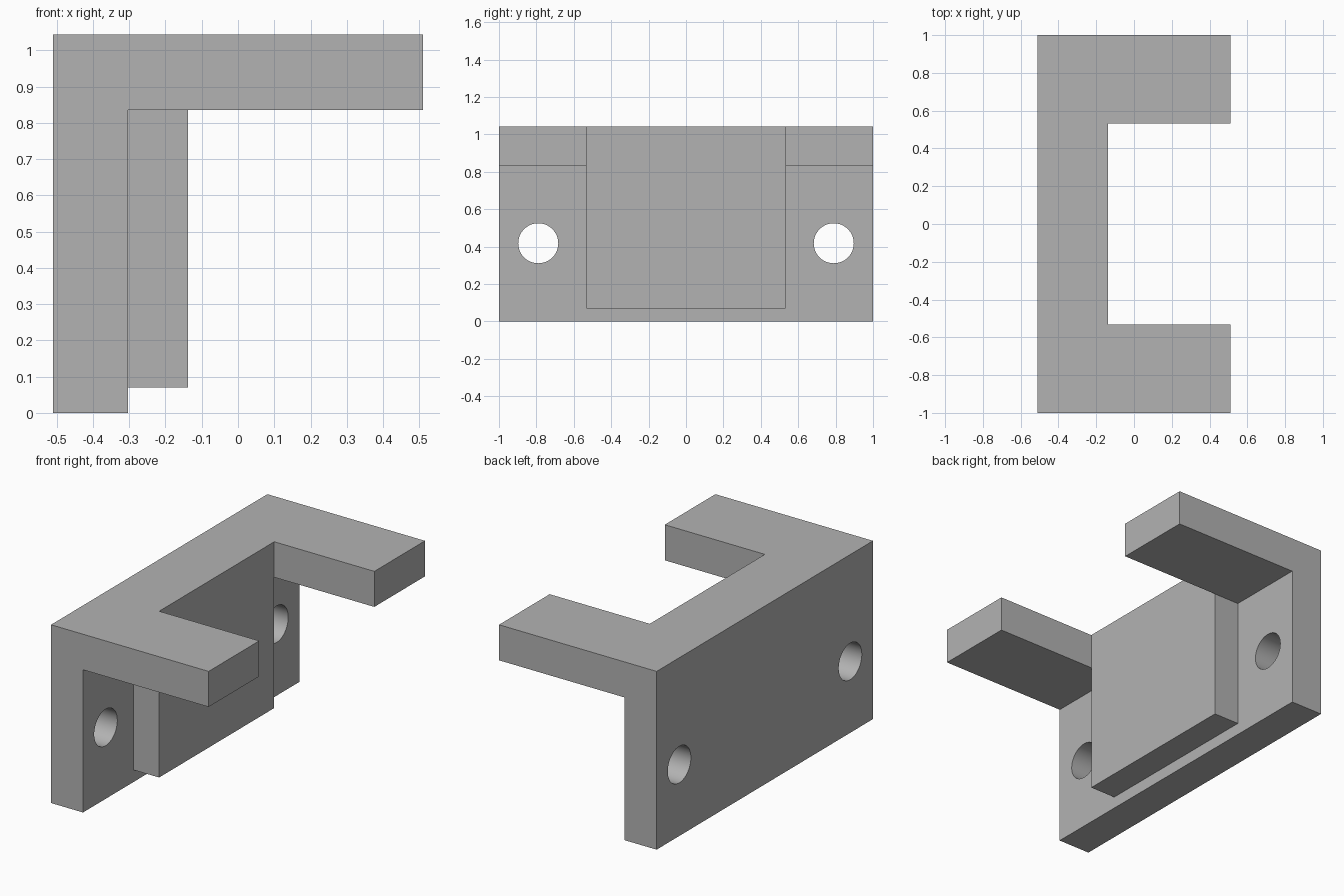
import bpy, bmesh, math
from mathutils import Matrix

cube = bpy.data.objects.get("Cube")
if cube:
    bpy.data.objects.remove(cube, do_unlink=True)

# Single grey material
grey = bpy.data.materials.new("plain grey")
grey.use_nodes = True
colour = (0.45, 0.45, 0.45, 1)
grey.diffuse_color = colour
grey.node_tree.nodes["Principled BSDF"].inputs["Base Color"].default_value = colour


def add_object(name, bm):
    bmesh.ops.recalc_face_normals(bm, faces=bm.faces)
    mesh = bpy.data.meshes.new(name)
    bm.to_mesh(mesh)
    bm.free()
    mesh.materials.append(grey)
    obj = bpy.data.objects.new(name, mesh)
    bpy.context.collection.objects.link(obj)
    return obj


def box(name, low, high):
    bm = bmesh.new()
    bmesh.ops.create_cube(bm, size=1)
    for v in bm.verts:
        v.co = [a + (b - a) * (c + 0.5) for a, b, c in zip(low, high, v.co)]
    return add_object(name, bm)


def combine(target, tool, operation):
    mod = target.modifiers.new(tool.name, 'BOOLEAN')
    mod.operation = operation
    mod.solver = 'EXACT'
    mod.object = tool
    tool.hide_render = True
    tool.hide_set(True)
    tool.display_type = 'WIRE'


BACK, WALL, PAD, TIP = -0.51, -0.303, -0.138, 0.51
UNDER, TOP, HALF_GAP = 0.835, 1.043, 0.532

# L-shaped profile swept along the full width
bm = bmesh.new()
profile = [(BACK, 0), (WALL, 0), (WALL, UNDER), (TIP, UNDER), (TIP, TOP), (BACK, TOP)]
face = bm.faces.new([bm.verts.new((x, -1, z)) for x, z in profile])
swept = bmesh.ops.extrude_face_region(bm, geom=[face])
bmesh.ops.translate(bm, vec=(0, 2, 0),
                    verts=[g for g in swept["geom"] if isinstance(g, bmesh.types.BMVert)])
bracket = add_object("bracket", bm)

# Gap between the two arms, then the thick centre pad
gap = box("arm_gap_cutter", (WALL, -HALF_GAP, 0.5), (1, HALF_GAP, 1.5))
combine(bracket, gap, 'DIFFERENCE')
pad = box("centre_pad", (-0.4, -HALF_GAP, 0.07), (PAD, HALF_GAP, TOP))
combine(bracket, pad, 'UNION')

# Screw holes through the wall
for side, y in (("right", -0.79), ("left", 0.79)):
    bm = bmesh.new()
    bmesh.ops.create_cone(bm, cap_ends=True, segments=48, radius1=0.107, radius2=0.107, depth=0.5,
                          matrix=Matrix.Translation((-0.4, y, 0.418)) @ Matrix.Rotation(math.pi / 2, 4, 'Y'))
    for f in bm.faces:
        f.smooth = len(f.verts) == 4
    combine(bracket, add_object(side + "_hole_cutter", bm), 'DIFFERENCE')

# Apply the cuts, drop the helpers and tidy the flat faces
bpy.context.view_layer.update()
result = bpy.data.meshes.new_from_object(bracket.evaluated_get(bpy.context.evaluated_depsgraph_get()))
helpers = [m.object for m in bracket.modifiers]
bracket.modifiers.clear()
bracket.data = result
for helper in helpers:
    bpy.data.objects.remove(helper, do_unlink=True)
bm = bmesh.new()
bm.from_mesh(result)
bmesh.ops.remove_doubles(bm, verts=bm.verts, dist=0.0001)
bmesh.ops.dissolve_limit(bm, angle_limit=0.01, verts=bm.verts, edges=bm.edges)
bm.to_mesh(result)
bm.free()

bpy.ops.object.select_all(action='DESELECT')
bracket.select_set(True)
bpy.context.view_layer.objects.active = bracket
bpy.ops.object.shade_smooth_by_angle(angle=math.radians(30))
